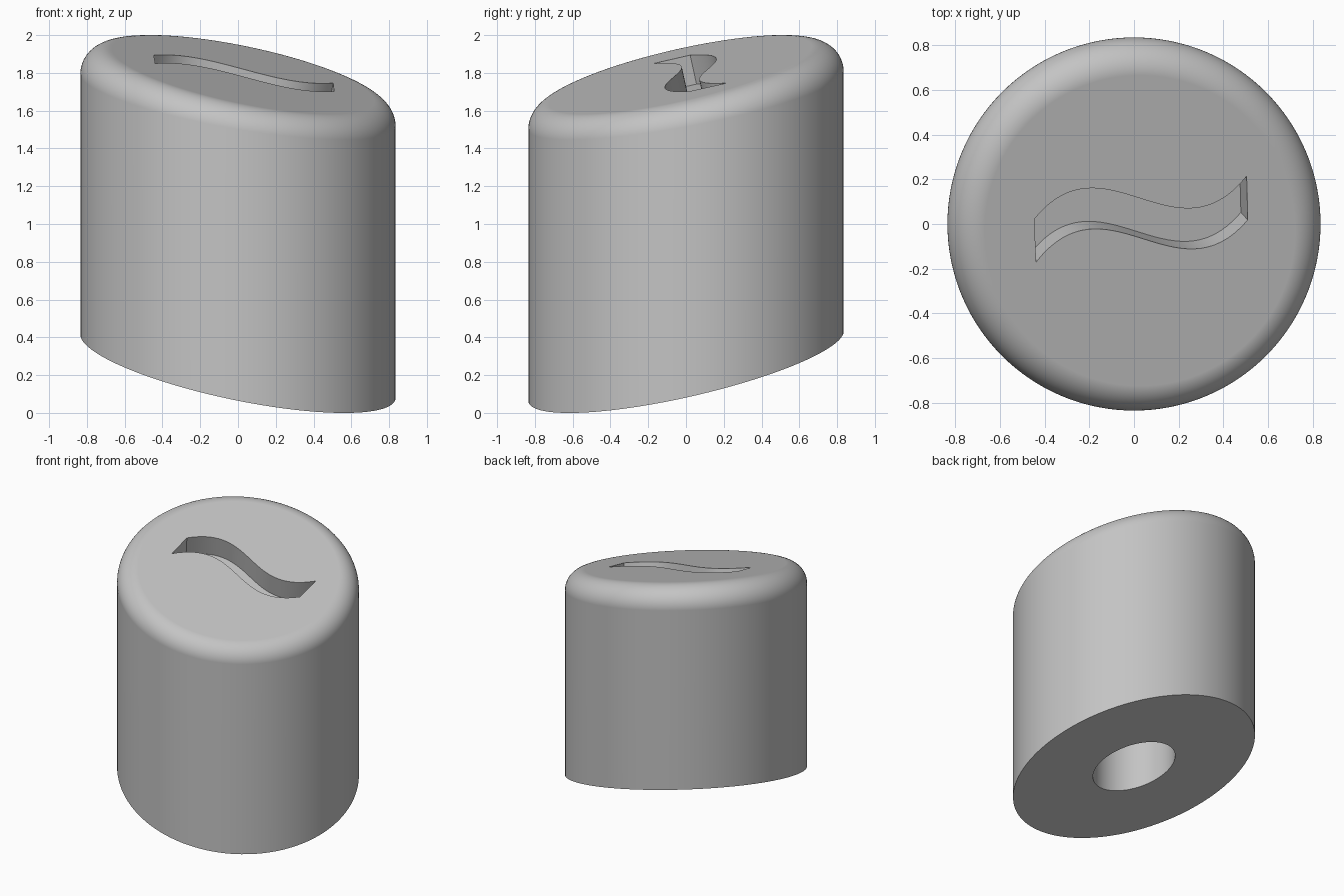
import bpy, bmesh, math
from mathutils import Vector

cube = bpy.data.objects.get("Cube")
if cube:
    bpy.data.objects.remove(cube, do_unlink=True)

RADIUS, FILLET = 0.835, 0.14
SLOPE_X, SLOPE_Y = -0.2, 0.22
BASE, TOP = 0.248, 1.80            # heights of the tilted end planes on the axis
HOLE_RADIUS, HOLE_DEPTH = 0.284, 0.8
SLOT_DEPTH = 0.16
SEGMENTS, FILLET_STEPS = 128, 14

normal = Vector((-SLOPE_X, -SLOPE_Y, 1)).normalized()

grey = bpy.data.materials.new("plain grey")
grey.use_nodes = True
grey.diffuse_color = (0.55, 0.55, 0.55, 1)
grey.node_tree.nodes["Principled BSDF"].inputs["Base Color"].default_value = grey.diffuse_color


def on_plane(x, y, height):
    return Vector((x, y, height + SLOPE_X * x + SLOPE_Y * y))


def make_object(name, bm):
    bmesh.ops.recalc_face_normals(bm, faces=bm.faces)
    mesh = bpy.data.meshes.new(name)
    bm.to_mesh(mesh)
    bm.free()
    mesh.materials.append(grey)
    obj = bpy.data.objects.new(name, mesh)
    bpy.context.collection.objects.link(obj)
    return obj


def loft(name, loops):
    """Skin a stack of closed loops and cap both ends."""
    bm = bmesh.new()
    rings = [[bm.verts.new(p) for p in loop] for loop in loops]
    count = len(rings[0])
    for low, high in zip(rings, rings[1:]):
        for i in range(count):
            j = (i + 1) % count
            bm.faces.new((low[i], low[j], high[j], high[i]))
    bm.faces.new(rings[0][::-1])
    bm.faces.new(rings[-1])
    return make_object(name, bm)


directions = [Vector((math.cos(a), math.sin(a), 0))
              for a in (math.tau * i / SEGMENTS for i in range(SEGMENTS))]


def ring(radius, height):
    return [on_plane(d.x * radius, d.y * radius, height) for d in directions]


def fillet_ring(t):
    """One loop of a rounded rim that blends the wall into the tilted top."""
    loop = []
    for d in directions:
        inner = d * (RADIUS - FILLET)
        centre = on_plane(inner.x, inner.y, TOP - FILLET / normal.z)
        angle = d.angle(normal)
        out = (d * math.sin((1 - t) * angle) + normal * math.sin(t * angle)) / math.sin(angle)
        loop.append(centre + out * FILLET)
    return loop


# Body with blind hole from below, tilted ends and rounded top rim
loops = [ring(HOLE_RADIUS, BASE + HOLE_DEPTH), ring(HOLE_RADIUS, BASE), ring(RADIUS, BASE)]
loops += [fillet_ring(i / FILLET_STEPS) for i in range(FILLET_STEPS + 1)]
body = loft("slanted_body", loops)


# Wavy slot outline: a cubic through four points for each long side
def wave(points, steps=32):
    x0, x1 = points[0][0], points[-1][0]
    curve = []
    for s in range(steps + 1):
        x = x0 + (x1 - x0) * s / steps
        y = sum(py * math.prod((x - qx) / (px - qx) for qx, _ in points if qx != px)
                for px, py in points)
        curve.append((x, y))
    return curve


back_edge = wave([(-0.446, 0.022), (-0.17, 0.16), (0.255, 0.07), (0.504, 0.214)])
front_edge = wave([(-0.438, -0.17), (-0.18, -0.022), (0.205, -0.108), (0.509, 0.018)])
outline = [on_plane(x, y, TOP) for x, y in front_edge + back_edge[::-1]]

cutter = loft("slot_cutter", [[p - normal * SLOT_DEPTH for p in outline],
                              [p + normal * 0.1 for p in outline]])
cutter.hide_render = True

# Cut the slot, then drop the cutter
cut = body.modifiers.new("slot", 'BOOLEAN')
cut.operation = 'DIFFERENCE'
cut.solver = 'EXACT'
cut.object = cutter
bpy.ops.object.select_all(action='DESELECT')
body.select_set(True)
bpy.context.view_layer.objects.active = body
bpy.ops.object.modifier_apply(modifier=cut.name)
bpy.data.objects.remove(cutter, do_unlink=True)

# Smooth wall and rim, crisp plane edges
bpy.ops.object.shade_smooth_by_angle(angle=math.radians(30))
weighted = body.modifiers.new("flat_planes", 'WEIGHTED_NORMAL')
weighted.keep_sharp = True
